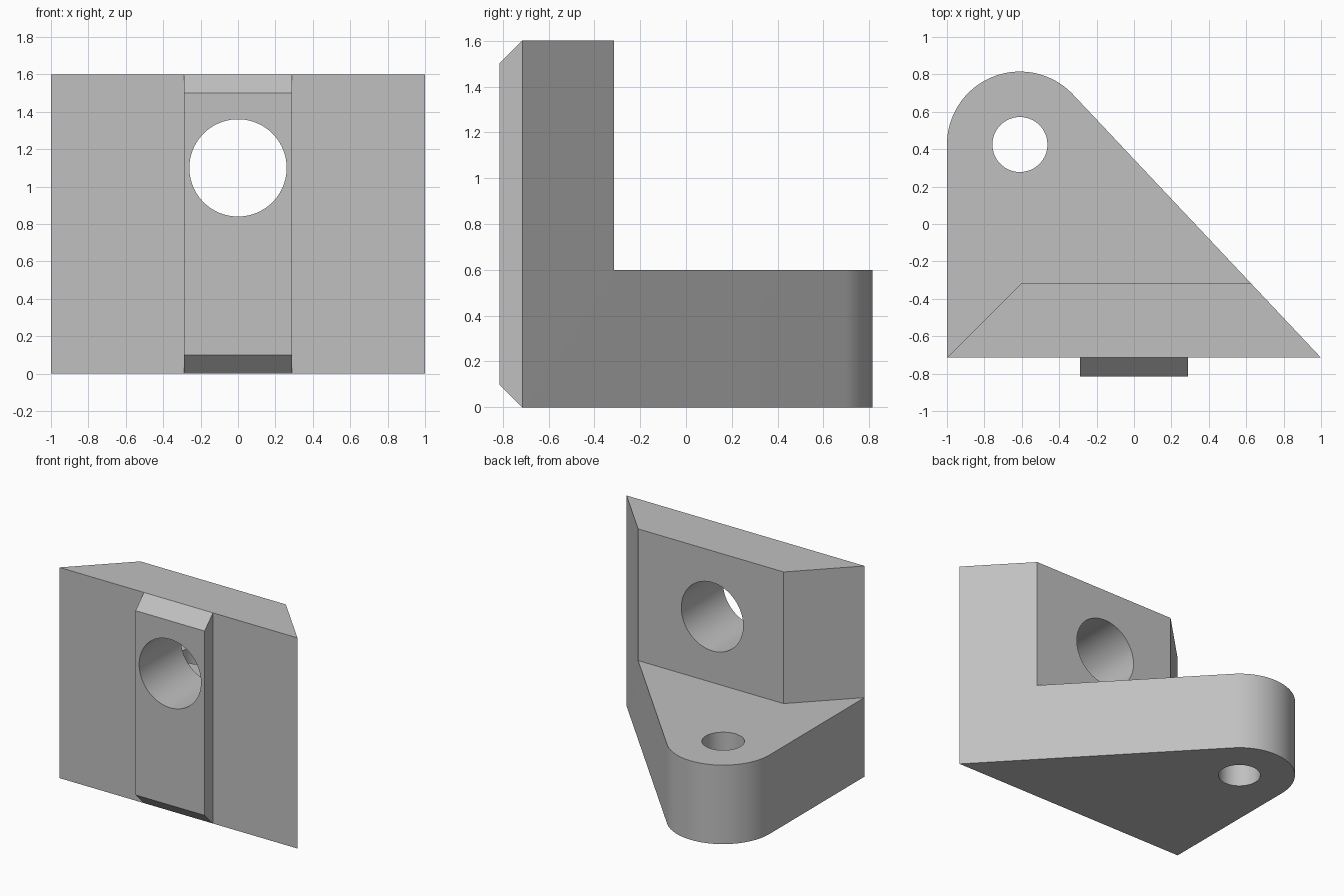
import bpy, bmesh
from math import radians, cos, sin, atan2, asin, hypot, pi
from mathutils import Vector

cube = bpy.data.objects.get("Cube")
if cube:
    bpy.data.objects.remove(cube, do_unlink=True)

grey = bpy.data.materials.new("Plain grey")
grey.use_nodes = True
grey.diffuse_color = (0.53, 0.53, 0.53, 1)
grey.node_tree.nodes["Principled BSDF"].inputs["Base Color"].default_value = grey.diffuse_color

FRONT, WALL_BACK = -0.715, -0.315
HEIGHT, BASE_TOP = 1.6, 0.6
EYE = (-0.61, 0.425)      # centre of the rounded corner and its bolt hole
ROUND = 0.39


def prism(name, points, direction):
    """Extrude a planar outline into a closed solid."""
    bm = bmesh.new()
    face = bm.faces.new([bm.verts.new(p) for p in points])
    made = bmesh.ops.extrude_face_region(bm, geom=[face])["geom"]
    bmesh.ops.translate(bm, vec=Vector(direction),
                        verts=[v for v in made if isinstance(v, bmesh.types.BMVert)])
    bmesh.ops.recalc_face_normals(bm, faces=bm.faces)
    mesh = bpy.data.meshes.new(name)
    bm.to_mesh(mesh)
    bm.free()
    mesh.materials.append(grey)
    obj = bpy.data.objects.new(name, mesh)
    bpy.context.collection.objects.link(obj)
    return obj


def circle(radius, count=96):
    return [(radius * cos(2 * pi * i / count), radius * sin(2 * pi * i / count))
            for i in range(count)]


def cut(target, cutters):
    for cutter in cutters:
        mod = target.modifiers.new("Cut", "BOOLEAN")
        mod.operation, mod.solver, mod.object = "DIFFERENCE", "EXACT", cutter
        bpy.context.view_layer.objects.active = target
        bpy.ops.object.modifier_apply(modifier=mod.name)


def shade(obj):
    obj.data.polygons.foreach_set("use_smooth", [True] * len(obj.data.polygons))
    obj.data.set_sharp_from_angle(angle=radians(30))


# Bracket outline: pointed front corner, slanted side tangent to a rounded back corner
dx, dy = EYE[0] - 1, EYE[1] - FRONT
start = atan2(dy, dx) - asin(ROUND / hypot(dx, dy)) - pi / 2
steps = 40
outline = [(-1, FRONT, 0), (1, FRONT, 0)]
for i in range(steps + 1):
    a = start + (pi - start) * i / steps
    outline.append((EYE[0] + ROUND * cos(a), EYE[1] + ROUND * sin(a), 0))
bracket = prism("bracket", outline, (0, 0, HEIGHT))

# Raised key on the front with bevelled ends
depth = 0.1
key = prism("front_key", [(-0.29, FRONT, 0), (-0.29, FRONT - depth, depth),
                          (-0.29, FRONT - depth, HEIGHT - depth), (-0.29, FRONT, HEIGHT)],
            (0.58, 0, 0))

# Helpers: space above the base, bolt hole, wall hole
notch = prism("notch_cutter", [(-1.2, FRONT - 0.2, BASE_TOP), (-0.6, WALL_BACK, BASE_TOP),
                               (1.2, WALL_BACK, BASE_TOP), (1.2, 1, BASE_TOP),
                               (-1.2, 1, BASE_TOP)], (0, 0, 2))
bolt = prism("bolt_hole_cutter", [(EYE[0] + x, EYE[1] + y, -0.5) for x, y in circle(0.147)],
             (0, 0, 2))
bore = prism("wall_hole_cutter", [(x, -1.2, 1.1 + z) for x, z in circle(0.26)], (0, 2, 0))

cut(bracket, (notch, bolt, bore))
cut(key, (bore,))
for helper in (notch, bolt, bore):
    bpy.data.objects.remove(helper, do_unlink=True)
for part in (bracket, key):
    shade(part)
